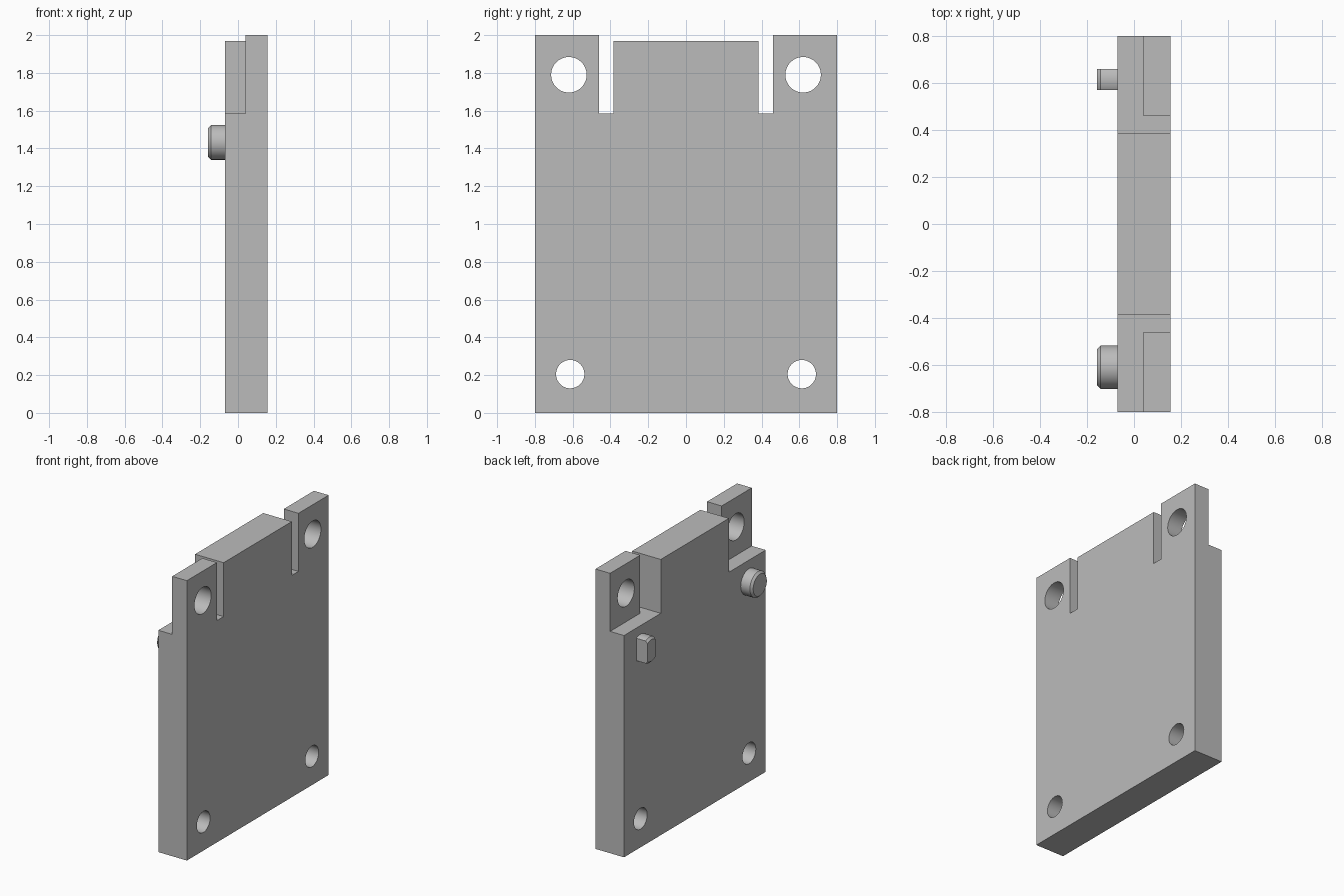
import bpy, bmesh, math
from mathutils import Matrix, Vector

cube = bpy.data.objects.get("Cube")
if cube:
    bpy.data.objects.remove(cube, do_unlink=True)

GREY = (0.5, 0.5, 0.5, 1.0)
grey = bpy.data.materials.new("plain grey")
grey.use_nodes = True
grey.diffuse_color = GREY
grey.node_tree.nodes["Principled BSDF"].inputs["Base Color"].default_value = GREY

# Main dimensions
BACK, STEP, FACE = -0.07, 0.04, 0.156
TIP = -0.158
HALF_W, TOP, SHOULDER = 0.8, 2.0, 1.585
PIN_Z, PIN_R = 1.432, 0.092


def add_object(name, bm):
    bmesh.ops.recalc_face_normals(bm, faces=bm.faces)
    mesh = bpy.data.meshes.new(name)
    bm.to_mesh(mesh)
    bm.free()
    mesh.materials.append(grey)
    obj = bpy.data.objects.new(name, mesh)
    bpy.context.collection.objects.link(obj)
    return obj


def box(name, low, high):
    low, high = Vector(low), Vector(high)
    bm = bmesh.new()
    bmesh.ops.create_cube(bm, size=1)
    bmesh.ops.scale(bm, vec=high - low, verts=bm.verts)
    bmesh.ops.translate(bm, vec=(low + high) / 2, verts=bm.verts)
    return add_object(name, bm)


def rod(name, y, z, radius, x_start, x_end, chamfer=0.0):
    """Cylinder running along -x, with an optional chamfer at its far end."""
    bm = bmesh.new()
    depth = x_start - x_end - chamfer
    bmesh.ops.create_cone(bm, cap_ends=True, segments=64, depth=depth,
                          radius1=radius, radius2=radius)
    if chamfer:
        cap = max(bm.faces, key=lambda f: f.calc_center_median().z)
        rim = bmesh.ops.extrude_discrete_faces(bm, faces=[cap])["faces"][0]
        k = (radius - chamfer) / radius
        for v in rim.verts:
            v.co = (v.co.x * k, v.co.y * k, v.co.z + chamfer)
    place = Matrix.Translation((x_start - depth / 2, y, z))
    bm.transform(place @ Matrix.Rotation(-math.pi / 2, 4, 'Y'))
    return add_object(name, bm)


def combine(obj, cutters, operation):
    """Apply boolean cutters, then remove them."""
    for cutter in cutters:
        cutter.hide_render = True
        mod = obj.modifiers.new("cut", 'BOOLEAN')
        mod.operation = operation
        mod.solver = 'EXACT'
        mod.object = cutter
    bpy.context.view_layer.update()
    graph = bpy.context.evaluated_depsgraph_get()
    mesh = bpy.data.meshes.new_from_object(obj.evaluated_get(graph))
    obj.modifiers.clear()
    obj.data = mesh
    for cutter in cutters:
        bpy.data.objects.remove(cutter, do_unlink=True)


# Plate outline: two ears separated from the middle tongue by slots
half = [(0.385, 1.97), (0.385, SHOULDER), (0.46, SHOULDER), (0.46, TOP),
        (HALF_W, TOP), (HALF_W, 0)]
outline = half + [(-y, z) for y, z in reversed(half)]
bm = bmesh.new()
face = bm.faces.new([bm.verts.new((BACK, y, z)) for y, z in outline])
extruded = bmesh.ops.extrude_face_region(bm, geom=[face], use_keep_orig=True)["geom"]
moved = [g for g in extruded if isinstance(g, bmesh.types.BMVert)]
bmesh.ops.translate(bm, vec=(FACE - BACK, 0, 0), verts=moved)
plate = add_object("plate", bm)

# Stepped ears and four through holes
cutters = []
for side in (-1, 1):
    y1, y2 = sorted((side * 0.42, side * 0.9))
    cutters.append(box("ear_step_cutter", (-0.3, y1, SHOULDER), (STEP, y2, 2.2)))
    cutters.append(rod("upper_hole_cutter", side * 0.62, 1.79, 0.094, 0.3, -0.3))
    cutters.append(rod("lower_hole_cutter", side * 0.613, 0.205, 0.075, 0.3, -0.3))
combine(plate, cutters, 'DIFFERENCE')

# Locating pins: one round, one with flattened sides
round_pin = rod("round_pin", -0.61, PIN_Z, PIN_R, BACK + 0.005, TIP, 0.015)
flat_pin = rod("flat_pin", 0.615, PIN_Z, PIN_R, BACK + 0.005, TIP, 0.015)
combine(flat_pin, [box("pin_trim", (-0.4, 0.57, 1.2), (0.2, 0.66, 1.7))], 'INTERSECT')

# Smooth curved walls, keep edges crisp
bpy.ops.object.select_all(action='DESELECT')
for obj in (plate, round_pin, flat_pin):
    obj.select_set(True)
bpy.context.view_layer.objects.active = plate
bpy.ops.object.shade_smooth_by_angle(angle=math.radians(30))
